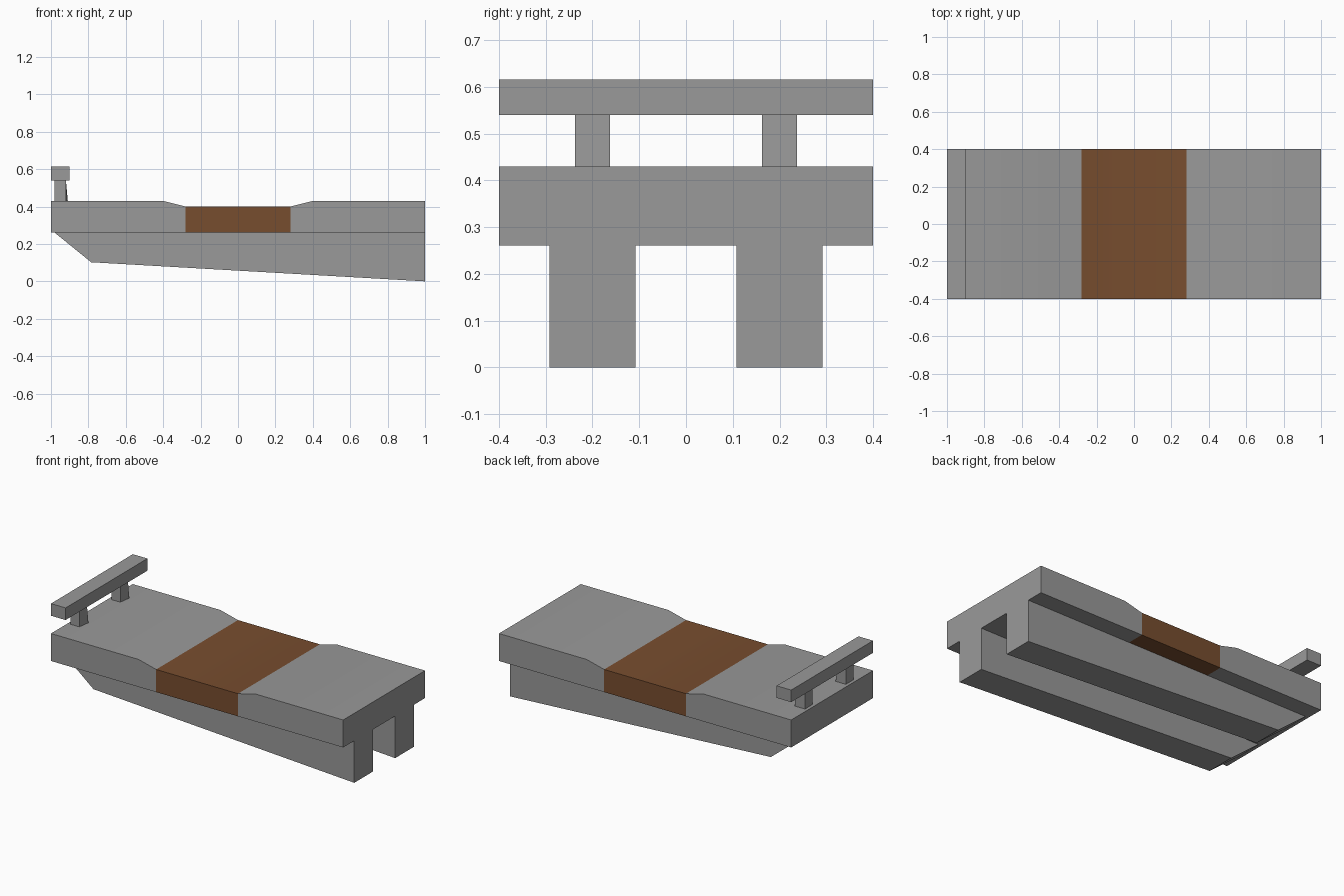
import bpy
import bmesh
from math import radians

if "Cube" in bpy.data.objects:
    bpy.data.objects.remove(bpy.data.objects["Cube"])


def make_material(name, color):
    mat = bpy.data.materials.new(name)
    mat.diffuse_color = color
    mat.use_nodes = True
    mat.node_tree.nodes["Principled BSDF"].inputs["Base Color"].default_value = mat.diffuse_color
    return mat


grey = make_material("grey_body", (0.32, 0.32, 0.32, 1))
brown = make_material("brown_seat", (0.187, 0.075, 0.028, 1))

HALF = 0.4       # half width
BASE = 0.26      # underside of the deck
TOP = 0.43       # top of the deck
DIP = 0.40       # top of the seat
SEAT = 0.28      # half length of the seat


def extrude_profile(name, points, y_min, y_max, edit=None):
    """Solid made by sweeping an x-z profile along y."""
    bm = bmesh.new()
    face = bm.faces.new([bm.verts.new((x, y_min, z)) for x, z in points])
    swept = bmesh.ops.extrude_face_region(bm, geom=[face])["geom"]
    verts = [g for g in swept if isinstance(g, bmesh.types.BMVert)]
    bmesh.ops.translate(bm, verts=verts, vec=(0, y_max - y_min, 0))
    if edit:
        edit(bm)
    bmesh.ops.recalc_face_normals(bm, faces=bm.faces)
    mesh = bpy.data.meshes.new(name)
    bm.to_mesh(mesh)
    bm.free()
    mesh.materials.append(grey)
    obj = bpy.data.objects.new(name, mesh)
    bpy.context.collection.objects.link(obj)
    return obj


def cut_seat(bm):
    """Split the deck at both ends of the seat and colour the middle."""
    for x in (-SEAT, SEAT):
        bmesh.ops.bisect_plane(bm, geom=bm.verts[:] + bm.edges[:] + bm.faces[:],
                               dist=1e-4, plane_co=(x, 0, 0), plane_no=(1, 0, 0))
    for f in bm.faces:
        if abs(f.calc_center_median().x) < 0.1:
            f.material_index = 1


def flare_foot(bm):
    """Push one bottom corner of a post outwards."""
    y_max = max(v.co.y for v in bm.verts)
    for v in bm.verts:
        if v.co.x > -0.95 and v.co.z < 0.5 and v.co.y > y_max - 0.01:
            v.co.x = -0.91


# Deck with the brown seat in its dip, softly shaded over the slopes
slope = [(-1, TOP), (-0.40, TOP), (-SEAT, DIP), (SEAT, DIP), (0.40, TOP), (1, TOP)]
deck = extrude_profile("deck", [(-1, BASE)] + slope + [(1, BASE)], -HALF, HALF, cut_seat)
deck.data.materials.append(brown)
deck.data.shade_smooth()
deck.data.set_sharp_from_angle(angle=radians(30))

# Two runners and two handle posts
runner = [(-0.98, BASE), (-0.785, 0.102), (1, 0), (1, BASE)]
post = [(-0.98, TOP), (-0.98, 0.54), (-0.92, 0.54), (-0.92, TOP)]
for side, y in (("left", -0.2), ("right", 0.2)):
    extrude_profile(side + "_runner", runner, y - 0.092, y + 0.092)
    extrude_profile(side + "_handle_post", post, y - 0.037, y + 0.037, flare_foot)

# Handle bar
extrude_profile("handle_bar", [(-1, 0.54), (-1, 0.615), (-0.9, 0.615), (-0.9, 0.54)],
                -HALF, HALF)
